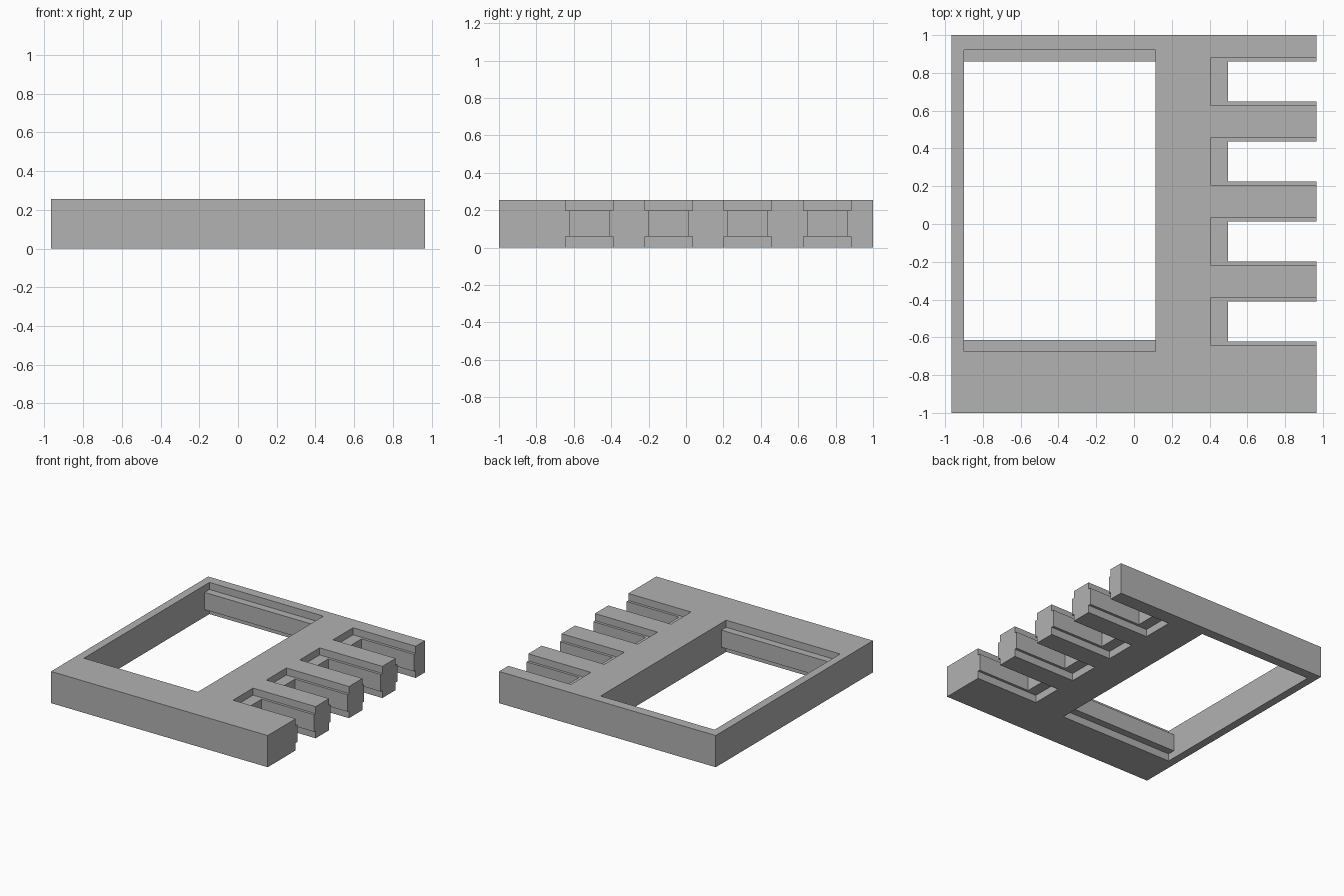
import bpy
import bmesh
from mathutils import Matrix, Vector

default = bpy.data.objects.get("Cube")
if default:
    bpy.data.objects.remove(default, do_unlink=True)

HALF_X, HALF_Y, HEIGHT = 0.965, 1.0, 0.255
STEP_LOW, STEP_HIGH = 0.06, 0.198   # heights of the ledges inside every opening
OVER = 0.1                          # cutters reach past the surface by this

grey = bpy.data.materials.new("plain grey")
grey.use_nodes = True
colour = (0.445, 0.445, 0.445, 1)
grey.diffuse_color = colour
grey.node_tree.nodes["Principled BSDF"].inputs["Base Color"].default_value = colour


def box(name, x, y, z):
    """Box object from (min, max) pairs."""
    lo, hi = (Vector(c) for c in zip(x, y, z))
    mesh = bpy.data.meshes.new(name)
    bm = bmesh.new()
    place = Matrix.Translation((lo + hi) / 2) @ Matrix.Diagonal((*(hi - lo), 1))
    bmesh.ops.create_cube(bm, size=1, matrix=place)
    bm.to_mesh(mesh)
    bm.free()
    mesh.materials.append(grey)
    obj = bpy.data.objects.new(name, mesh)
    bpy.context.collection.objects.link(obj)
    return obj


def cut(target, cutter):
    """Subtract the cutter, then discard it."""
    cutter.hide_render = True
    mod = target.modifiers.new("cut", "BOOLEAN")
    mod.operation = "DIFFERENCE"
    mod.solver = "EXACT"
    mod.object = cutter
    bpy.context.view_layer.objects.active = target
    bpy.ops.object.modifier_apply(modifier=mod.name)
    bpy.data.objects.remove(cutter, do_unlink=True)


def stepped_opening(target, name, inner_x, outer_x, inner_y, outer_y):
    """Through hole with a wider recess from above and from below."""
    cut(target, box(name + "_hole", inner_x, inner_y, (-OVER, HEIGHT + OVER)))
    for z in ((-OVER, STEP_LOW), (STEP_HIGH, HEIGHT + OVER)):
        cut(target, box(name + "_recess", outer_x, outer_y, z))


# Solid plate
frame = box("slotted_frame", (-HALF_X, HALF_X), (-HALF_Y, HALF_Y), (0, HEIGHT))

# Large window with a rail at its front and back ends
window_x = (-0.9, 0.115)
stepped_opening(frame, "window", window_x, window_x, (-0.615, 0.86), (-0.675, 0.922))

# Four open slots along the left edge, with ledges on three sides
for i in range(4):
    y = -0.517 + i * 0.424
    end = HALF_X + OVER
    stepped_opening(frame, "slot", (0.498, end), (0.407, end),
                    (y - 0.106, y + 0.106), (y - 0.127, y + 0.127))
